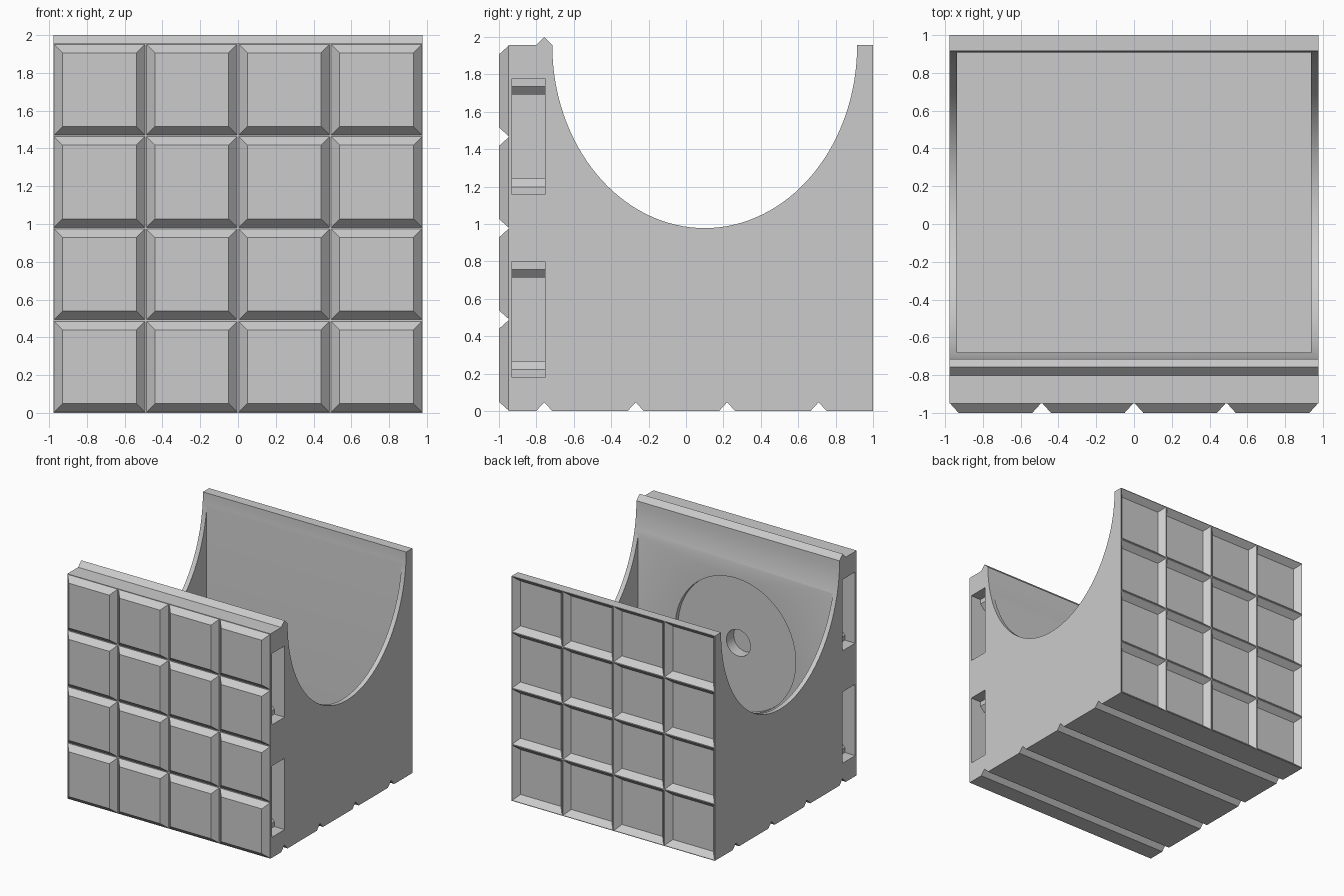
import bpy, bmesh, math
from mathutils import Vector, Matrix

if "Cube" in bpy.data.objects:
    bpy.data.objects.remove(bpy.data.objects["Cube"])

grey = bpy.data.materials.new("plain_grey")
grey.use_nodes = True
colour = (0.6, 0.6, 0.6, 1)
grey.diffuse_color = colour
grey.node_tree.nodes["Principled BSDF"].inputs["Base Color"].default_value = colour

HALF = 0.978            # half width and half wall height
TOP = 2 * HALF
CELL = TOP / 4
centres = [CELL * (i + 0.5) for i in range(4)]


def make(name, bm):
    bmesh.ops.recalc_face_normals(bm, faces=bm.faces)
    mesh = bpy.data.meshes.new(name)
    bm.to_mesh(mesh)
    bm.free()
    mesh.materials.append(grey)
    ob = bpy.data.objects.new(name, mesh)
    bpy.context.collection.objects.link(ob)
    return ob


def prism(bm, points, direction):
    """Extrude a closed outline along a direction."""
    face = bm.faces.new([bm.verts.new(p) for p in points])
    out = bmesh.ops.extrude_face_region(bm, geom=[face])
    moved = [v for v in out["geom"] if isinstance(v, bmesh.types.BMVert)]
    bmesh.ops.translate(bm, verts=moved, vec=direction)


def frustum(bm, x, z, y1, h1, y2, h2):
    """Square tapered block along y."""
    rings = [[bm.verts.new((x + sx * h, y, z + sz * h))
              for sx, sz in ((-1, -1), (1, -1), (1, 1), (-1, 1))]
             for y, h in ((y1, h1), (y2, h2))]
    for ring in rings:
        bm.faces.new(ring)
    for i in range(4):
        j = (i + 1) % 4
        bm.faces.new((rings[0][i], rings[0][j], rings[1][j], rings[1][i]))


def cylinder(name, radius, y1, y2):
    bm = bmesh.new()
    ring = [math.tau * i / 64 for i in range(64)]
    prism(bm, [(radius * math.cos(a), y1, HALF + radius * math.sin(a)) for a in ring],
          Vector((0, y2 - y1, 0)))
    return make(name, bm)


def tile_grid(name, y1, h1, y2, h2):
    bm = bmesh.new()
    for x in centres:
        for z in centres:
            frustum(bm, x - HALF, z, y1, h1, y2, h2)
    return make(name, bm)


# Body: side outline with bottom grooves, top ridge and elliptical saddle
outline = [(-0.95, 0)]
for i in range(4):
    y = -0.758 + CELL * i
    outline += [(y - 0.043, 0), (y, 0.047), (y + 0.043, 0)]
outline += [(1, 0), (1, TOP)]
for i in range(65):
    a = math.pi * i / 64
    outline.append((0.1 + 0.815 * math.cos(a), TOP - HALF * math.sin(a)))
outline += [(-0.758, 2), (-0.802, TOP), (-0.95, TOP)]
bm = bmesh.new()
prism(bm, [(-HALF, y, z) for y, z in outline], Vector((2 * HALF, 0, 0)))
body = make("body", bm)

# Hollow interior
bm = bmesh.new()
low, high = Vector((-0.938, -0.68, 0.08)), Vector((0.938, 0.909, 2.2))
size = high - low
bmesh.ops.create_cube(bm, size=1, matrix=Matrix.Translation((low + high) / 2)
                      @ Matrix.Diagonal((*size, 1)))
cavity = make("cavity_cutter", bm)

# Round recess and central hole in the inner front wall
recess = cylinder("recess_cutter", 0.58, -0.72, -0.6)
hole = cylinder("hole_cutter", 0.115, -0.82, -0.6)

# Tapered pockets on the back
pockets = tile_grid("pocket_cutter", 0.95, 0.195, 1.004, 0.2436)

# Clip slots on both sides, stepped inward at their ends
half_slot = [(-0.05, 0.31), (0.1, 0.31), (0.1, 0.268), (0.14, 0.225), (0.24, 0.225)]
slot = half_slot + [(d, -h) for d, h in reversed(half_slot)]
bm = bmesh.new()
for side in (-1, 1):
    for z in (CELL, 3 * CELL):
        prism(bm, [(side * (HALF - d), -0.93, z + h) for d, h in slot], Vector((0, 0.175, 0)))
slots = make("slot_cutter", bm)

bpy.context.view_layer.objects.active = body
for cutter in (cavity, recess, hole, pockets, slots):
    mod = body.modifiers.new(cutter.name, "BOOLEAN")
    mod.operation = "DIFFERENCE"
    mod.solver = "EXACT"
    mod.object = cutter
    bpy.ops.object.modifier_apply(modifier=mod.name)
    bpy.data.objects.remove(cutter)

bpy.ops.object.select_all(action="DESELECT")
body.select_set(True)
bpy.ops.object.shade_smooth_by_angle(angle=math.radians(20))

# Bevelled tiles on the front
tile_grid("front_tiles", -0.95, 0.24, -1, 0.195)
